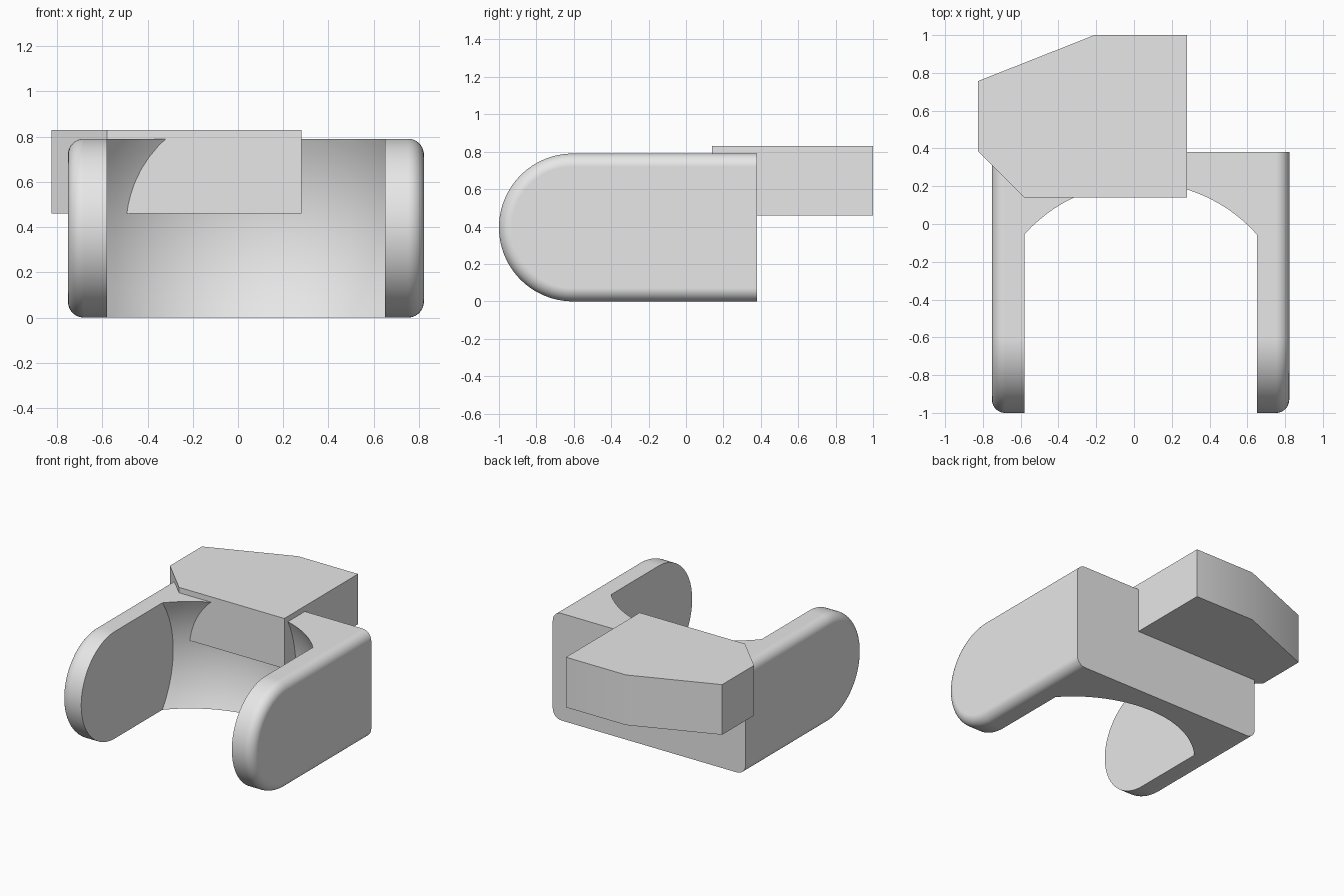
import bpy, bmesh, math

if "Cube" in bpy.data.objects:
    bpy.data.objects.remove(bpy.data.objects["Cube"], do_unlink=True)

grey = bpy.data.materials.new("light_grey")
grey.use_nodes = True
GREY = (0.8, 0.8, 0.8, 1)
grey.diffuse_color = GREY
grey.node_tree.nodes["Principled BSDF"].inputs["Base Color"].default_value = GREY


def loft(name, rings):
    """Closed solid through a list of equal-length point rings."""
    bm = bmesh.new()
    loops = [[bm.verts.new(p) for p in ring] for ring in rings]
    n = len(loops[0])
    for a, b in zip(loops, loops[1:]):
        for i in range(n):
            j = (i + 1) % n
            bm.faces.new((a[i], a[j], b[j], b[i]))
    bm.faces.new(loops[0][::-1])
    bm.faces.new(loops[-1])
    bmesh.ops.recalc_face_normals(bm, faces=bm.faces)
    mesh = bpy.data.meshes.new(name)
    bm.to_mesh(mesh)
    bm.free()
    mesh.materials.append(grey)
    obj = bpy.data.objects.new(name, mesh)
    bpy.context.collection.objects.link(obj)
    return obj


def activate(obj):
    bpy.ops.object.select_all(action='DESELECT')
    obj.select_set(True)
    bpy.context.view_layer.objects.active = obj


MID_X, ARC_Y, BACK_Y = 0.035, -0.605, 0.38
R = 0.395            # front rounding and half height
HALF_W, HALF_GAP = 0.787, 0.615
FILLET, CAVITY_R = 0.07, 0.915


# Bracket: round-nosed side outline, with filleted outer edges
def outline(x, inset):
    r = R - inset
    pts = []
    for i in range(65):
        a = math.pi / 2 + math.pi * i / 64
        pts.append((x, ARC_Y + r * math.cos(a), R + r * math.sin(a)))
    return pts + [(x, BACK_Y, R - r), (x, BACK_Y, R + r)]


fillet = []
for i in range(11):
    a = math.pi / 2 * i / 10
    fillet.append((HALF_W - FILLET * (1 - math.sin(a)), FILLET * (1 - math.cos(a))))
rings = [outline(MID_X - x, d) for x, d in reversed(fillet)]
rings += [outline(MID_X + x, d) for x, d in fillet]
bracket = loft("bracket", rings)

# Spherical hollow, flattened at the inner faces of the arms
rings = []
for i in range(33):
    dx = HALF_GAP * (i / 16 - 1)
    r = math.sqrt(CAVITY_R ** 2 - dx ** 2)
    rings.append([(MID_X + dx, ARC_Y + r * math.cos(math.tau * k / 96),
                   R + r * math.sin(math.tau * k / 96)) for k in range(96)])
cutter = loft("hollow_cutter", rings)
cutter.hide_render = True

activate(bracket)
cut = bracket.modifiers.new("hollow", 'BOOLEAN')
cut.operation = 'DIFFERENCE'
cut.solver = 'EXACT'
cut.object = cutter
bpy.ops.object.modifier_apply(modifier=cut.name)
bpy.data.objects.remove(cutter, do_unlink=True)
bpy.ops.object.shade_smooth_by_angle(angle=math.radians(30))
weighted = bracket.modifiers.new("flat_sides", 'WEIGHTED_NORMAL')
weighted.keep_sharp = True

# Rear block with cut corners
plan = [(-0.825, 0.757), (-0.21, 1.0), (0.28, 1.0),
        (0.28, 0.14), (-0.58, 0.14), (-0.825, 0.385)]
block = loft("rear_block", [[(x, y, z) for x, y in plan] for z in (0.46, 0.83)])
activate(block)
bpy.ops.object.shade_smooth_by_angle(angle=math.radians(30))
